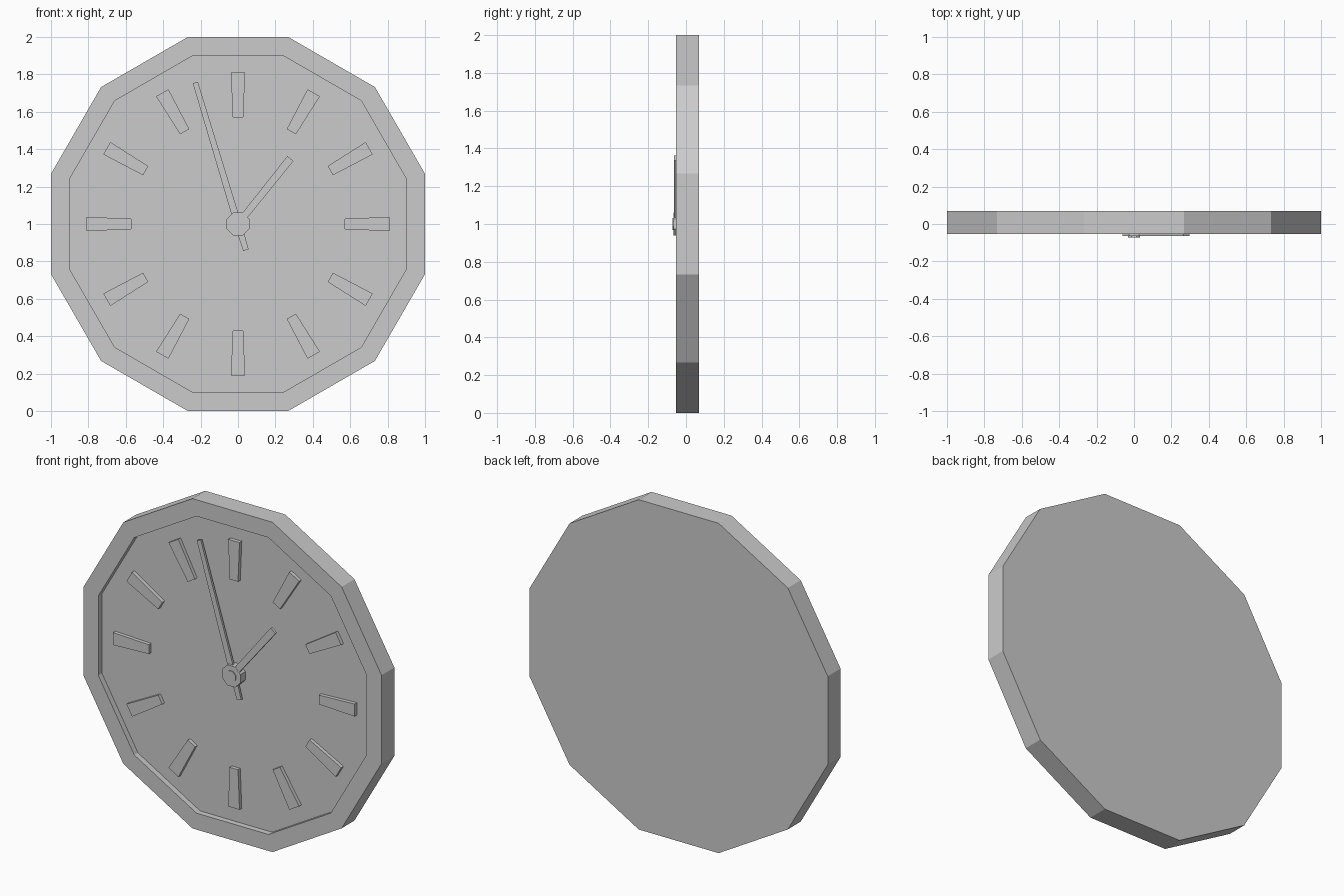
import bpy, bmesh, math

if "Cube" in bpy.data.objects:
    bpy.data.objects.remove(bpy.data.objects["Cube"])

CENTRE_Z = 1.0
BACK, FRONT, FACE = 0.07, -0.053, -0.018


def make_object(name, bm):
    bmesh.ops.recalc_face_normals(bm, faces=bm.faces)
    mesh = bpy.data.meshes.new(name)
    bm.to_mesh(mesh)
    bm.free()
    obj = bpy.data.objects.new(name, mesh)
    obj.location.z = CENTRE_Z
    bpy.context.collection.objects.link(obj)
    return obj


def polygon(apothem, sides):
    """Regular polygon in x-z with a flat side on top."""
    r = apothem / math.cos(math.pi / sides)
    step = 2 * math.pi / sides
    return [(r * math.sin((i + 0.5) * step), r * math.cos((i + 0.5) * step))
            for i in range(sides)]


def loft(name, rings):
    """Bridge (outline, y) rings and cap both ends."""
    bm = bmesh.new()
    loops = [[bm.verts.new((x, y, z)) for x, z in pts] for pts, y in rings]
    n = len(loops[0])
    for a, b in zip(loops, loops[1:]):
        for i in range(n):
            j = (i + 1) % n
            bm.faces.new((a[i], a[j], b[j], b[i]))
    bm.faces.new(loops[0])
    bm.faces.new(loops[-1])
    return make_object(name, bm)


def bar(name, degrees, stations, y0, y1):
    """Tapered bar along a clock angle; stations are (radius, half width)."""
    s, c = math.sin(math.radians(degrees)), math.cos(math.radians(degrees))
    outline = [(-w, r) for r, w in stations] + [(w, r) for r, w in reversed(stations)]
    pts = [(u * c + v * s, -u * s + v * c) for u, v in outline]
    return loft(name, [(pts, y0), (pts, y1)])


# Twelve-sided case with raised rim and recessed dial
outer, inner = polygon(1.0, 12), polygon(0.9, 12)
loft("clock_case", [(outer, BACK), (outer, FRONT), (inner, FRONT), (inner, FACE)])

# Hour markers, wider at the outside
for h in range(12):
    bar(f"hour_marker_{h + 1}", 30 * (h + 1), [(0.57, 0.028), (0.81, 0.038)], FACE + 0.005, -0.04)

# Hands
bar("minute_hand", -16.8, [(-0.146, 0.015), (0.0, 0.019), (0.79, 0.014)], -0.036, -0.05)
bar("hour_hand", 38.7, [(0.0, 0.018), (0.448, 0.021)], -0.05, -0.064)

# Hub washer and centre pin
for name, radius, tip in (("hub_washer", 0.062, -0.065), ("centre_pin", 0.032, -0.071)):
    pts = polygon(radius, 8)
    loft(name, [(pts, FACE + 0.005), (pts, tip)])
